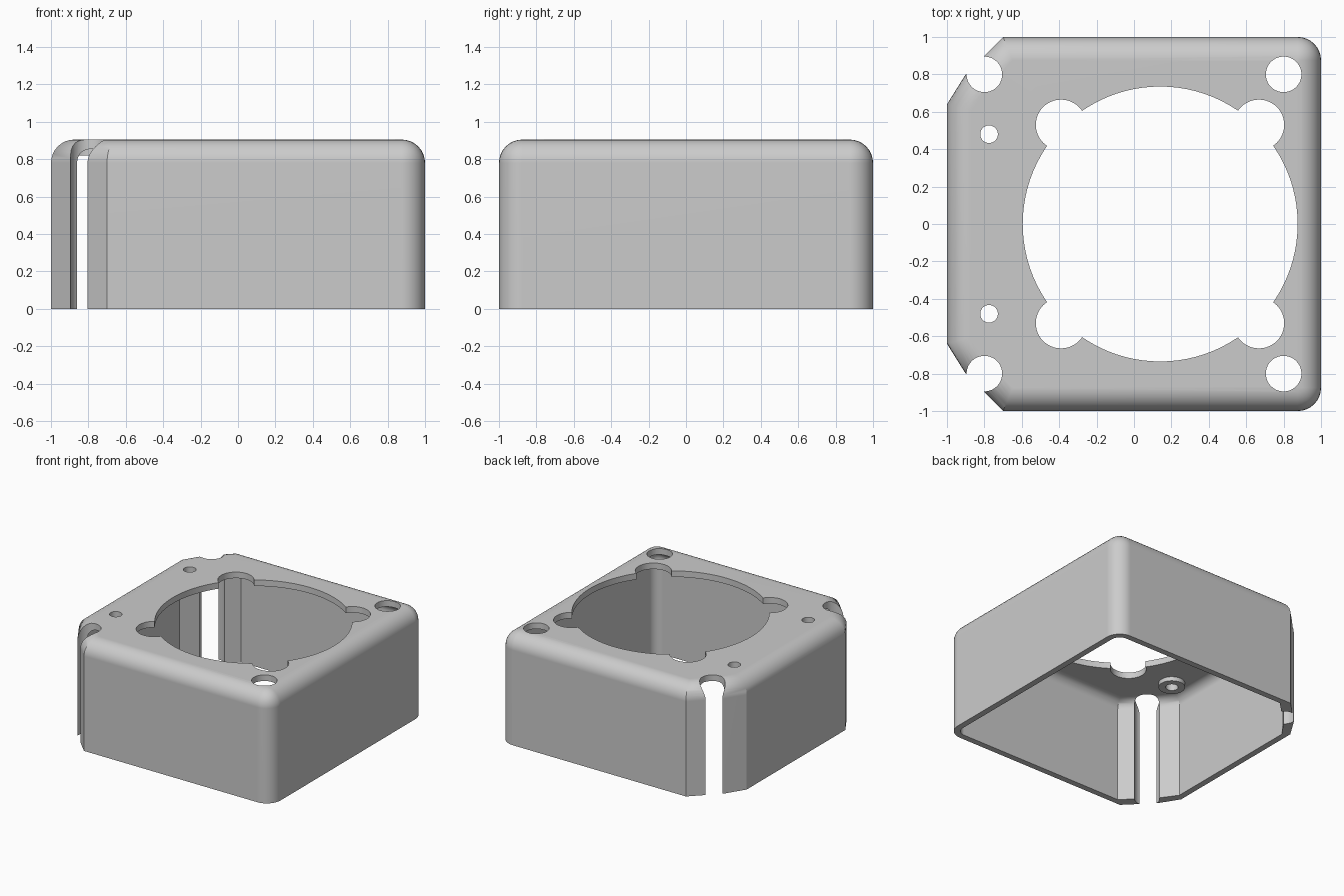
import bpy
import bmesh

if "Cube" in bpy.data.objects:
    bpy.data.objects.remove(bpy.data.objects["Cube"], do_unlink=True)

HEIGHT = 0.905
CEILING = 0.855

grey = bpy.data.materials.new("light grey plastic")
grey.use_nodes = True
GREY = (0.6, 0.6, 0.6, 1)
grey.diffuse_color = GREY
grey.node_tree.nodes["Principled BSDF"].inputs["Base Color"].default_value = GREY


def finish(name, bm):
    bmesh.ops.recalc_face_normals(bm, faces=bm.faces)
    mesh = bpy.data.meshes.new(name)
    bm.to_mesh(mesh)
    bm.free()
    mesh.materials.append(grey)
    ob = bpy.data.objects.new(name, mesh)
    bpy.context.collection.objects.link(ob)
    return ob


def rounded_block(name, half_outline, z0, z1, radius):
    """Prism mirrored in y, with round top edges and round +x corners."""
    outline = half_outline + [(x, -y) for x, y in reversed(half_outline)]
    bm = bmesh.new()
    base = bm.faces.new([bm.verts.new((x, y, z0)) for x, y in outline])
    up = bmesh.ops.extrude_face_region(bm, geom=[base])["geom"]
    for v in up:
        if isinstance(v, bmesh.types.BMVert):
            v.co.z = z1
    bmesh.ops.recalc_face_normals(bm, faces=bm.faces)
    edges = []
    for e in bm.edges:
        a, b = (v.co for v in e.verts)
        on_top = min(a.z, b.z) > z1 - 0.001
        right_corner = abs(a.z - b.z) > 0.1 and a.x > 0
        if on_top or right_corner:
            edges.append(e)
    bmesh.ops.bevel(bm, geom=edges, offset=radius, segments=8, profile=0.5,
                    affect='EDGES', clamp_overlap=False)
    return finish(name, bm)


def cylinder(name, x, y, r, z0, z1):
    bm = bmesh.new()
    bmesh.ops.create_cone(bm, cap_ends=True, segments=96 if r > 0.5 else 48,
                          radius1=r, radius2=r, depth=z1 - z0)
    bmesh.ops.translate(bm, verts=bm.verts, vec=(x, y, (z0 + z1) / 2))
    return finish(name, bm)


def combine(target, tool, operation):
    tool.hide_render = True
    mod = target.modifiers.new(tool.name, 'BOOLEAN')
    mod.operation = operation
    mod.object = tool
    mod.solver = 'EXACT'
    bpy.context.view_layer.objects.active = target
    bpy.ops.object.modifier_apply(modifier=mod.name)
    bpy.data.objects.remove(tool, do_unlink=True)


# Outer shell and the cavity, open at the bottom
cover = rounded_block("housing_cover",
                      [(1, 1), (-0.70, 1), (-0.90, 0.80), (-1, 0.64)],
                      0, HEIGHT, 0.125)
cavity = rounded_block("cavity",
                       [(0.95, 0.95), (-0.637, 0.95), (-0.86, 0.727), (-0.95, 0.60)],
                       -0.2, CEILING, 0.075)
combine(cover, cavity, 'DIFFERENCE')

# Round bosses under the two small screw holes
for side in (1, -1):
    boss = cylinder("screw_boss", -0.775, side * 0.48, 0.1, 0.82, 0.88)
    combine(cover, boss, 'UNION')

# Large opening with four lobes, corner holes and small screw holes
combine(cover, cylinder("main_opening", 0.14, 0, 0.735, 0.5, 1.1), 'DIFFERENCE')
for side in (1, -1):
    for x, y, r in ((-0.39, 0.53, 0.135), (0.668, 0.53, 0.135),
                    (-0.80, 0.80, 0.095), (0.80, 0.80, 0.095),
                    (-0.775, 0.48, 0.047)):
        hole = cylinder("hole", x, side * y, r, -0.2, 1.1)
        combine(cover, hole, 'DIFFERENCE')

# Smooth shading with crisp hole edges
bpy.ops.object.select_all(action='DESELECT')
cover.select_set(True)
bpy.context.view_layer.objects.active = cover
bpy.ops.object.shade_smooth_by_angle(angle=0.5)
weighted = cover.modifiers.new("even_shading", 'WEIGHTED_NORMAL')
weighted.keep_sharp = True
